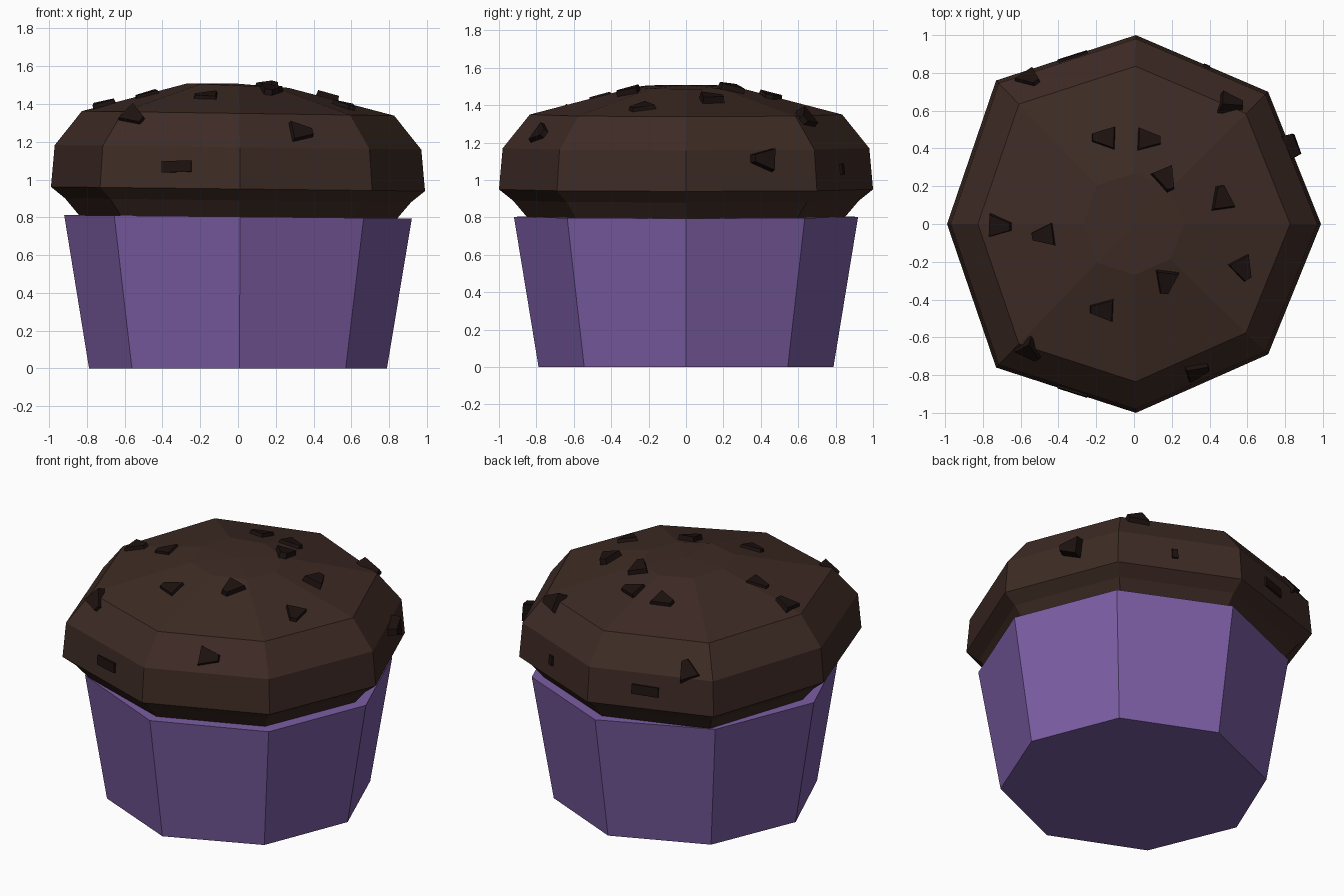
import bpy, bmesh
from math import cos, sin, radians
from mathutils import Vector, Matrix
from mathutils.bvhtree import BVHTree

if "Cube" in bpy.data.objects:
    bpy.data.objects.remove(bpy.data.objects["Cube"])


def material(name, rgb):
    m = bpy.data.materials.new(name)
    m.diffuse_color = (*rgb, 1)
    m.use_nodes = True
    m.node_tree.nodes["Principled BSDF"].inputs["Base Color"].default_value = m.diffuse_color
    return m


def add_object(name, bm, mat):
    bmesh.ops.recalc_face_normals(bm, faces=bm.faces)
    me = bpy.data.meshes.new(name)
    bm.to_mesh(me)
    me.materials.append(mat)
    ob = bpy.data.objects.new(name, me)
    bpy.context.collection.objects.link(ob)
    return ob


def loft(name, outline, rings, mat, peak=None, tilt=0.012):
    """Stack scaled copies of an outline; rings are (scale, z)."""
    bm = bmesh.new()
    loops = [[bm.verts.new((x * s, y * s, z - tilt * x * min(z, 1))) for x, y in outline]
             for s, z in rings]
    n = len(outline)
    for a, b in zip(loops, loops[1:]):
        for i in range(n):
            j = (i + 1) % n
            bm.faces.new((a[i], a[j], b[j], b[i]))
    bm.faces.new(loops[0][::-1])
    if peak:
        tip = bm.verts.new((0, 0, peak))
        for i in range(n):
            bm.faces.new((loops[-1][i], loops[-1][(i + 1) % n], tip))
    else:
        bm.faces.new(loops[-1])
    add_object(name, bm, mat)
    tree = BVHTree.FromBMesh(bm)
    bm.free()
    return tree


def chip_frame(tree, point, angle):
    """Surface frame at the closest cap point, local x along the given heading."""
    loc, nor, _, _ = tree.find_nearest(Vector(point))
    if nor.dot(loc - Vector((0, 0, 0.9))) < 0:
        nor = -nor
    head = Vector((cos(radians(angle)), sin(radians(angle)), 0))
    x = (head - nor * head.dot(nor)).normalized()
    y = nor.cross(x)
    m = Matrix((x, y, nor)).transposed().to_4x4()
    m.translation = loc
    return m


def chip(name, frame, base, shrink, height, mat):
    bm = bmesh.new()
    low = [bm.verts.new((x, y, -0.03)) for x, y in base]
    top = [bm.verts.new((x * shrink, y * shrink, height)) for x, y in base]
    n = len(base)
    bm.faces.new(low[::-1])
    bm.faces.new(top)
    for i in range(n):
        j = (i + 1) % n
        bm.faces.new((low[i], low[j], top[j], top[i]))
    bm.transform(frame)
    add_object(name, bm, mat)
    bm.free()


purple = material("purple_paper", (0.20, 0.11, 0.37))
brown = material("chocolate_cake", (0.048, 0.024, 0.018))
dark = material("dark_chocolate", (0.012, 0.006, 0.005))

# Paper wrapper
paper_outline = [(.92, 0), (.665, .635), (.01, .92), (-.655, .635),
                 (-.92, 0), (-.655, -.635), (.01, -.92), (.665, -.635)]
loft("wrapper", paper_outline, [(.857, 0), (1, .803)], purple)

# Muffin top
cake_outline = [(.99, 0), (.71, .70), (.01, 1), (-.73, .76),
                (-.99, 0), (-.73, -.76), (.01, -1), (.71, -.69)]
cake = loft("muffin_top", cake_outline,
            [(.84, .79), (.925, .89), (1, .95), (.98, 1.17), (.835, 1.35), (.27, 1.497)],
            brown, peak=1.507)

# Wedge-shaped chips: x, y, z, heading of the narrow end, height
wedge = [(-.065, -.065), (.07, -.025), (.07, .02), (-.06, .07)]
wedges = [(-.16, .46, 1.46, 180, .022), (.08, .45, 1.46, 0, .022),
          (.17, .24, 1.50, -65, .03), (.47, .14, 1.45, 100, .035),
          (.58, -.24, 1.40, -60, .022), (.17, -.31, 1.48, -95, .03),
          (-.17, -.46, 1.46, 180, .018), (-.48, -.06, 1.45, 190, .015),
          (-.71, -.01, 1.39, 0, .022), (-.55, .77, 1.22, -55, .02),
          (.51, .63, 1.32, 0, .03), (.82, .41, 1.11, -90, .055),
          (-.55, -.67, 1.33, -60, .02), (.34, -.79, 1.26, 20, .025)]
for i, (x, y, z, a, h) in enumerate(wedges):
    chip(f"chip_{i + 1}", chip_frame(cake, (x, y, z), a), wedge, .85, h, dark)

# Chips seen edge-on in the sides: x, y, z, heading, length, width
slabs = [(-.33, -.9, 1.07, 0, .165, .06), (-.33, .9, 1.07, 0, .165, .06),
         (.4, .87, 1.06, 0, .035, .06)]
for i, (x, y, z, a, l, w) in enumerate(slabs):
    base = [(-l / 2, -w / 2), (l / 2, -w / 2), (l / 2, w / 2), (-l / 2, w / 2)]
    chip(f"side_chip_{i + 1}", chip_frame(cake, (x, y, z), a), base, 1, .012, dark)
